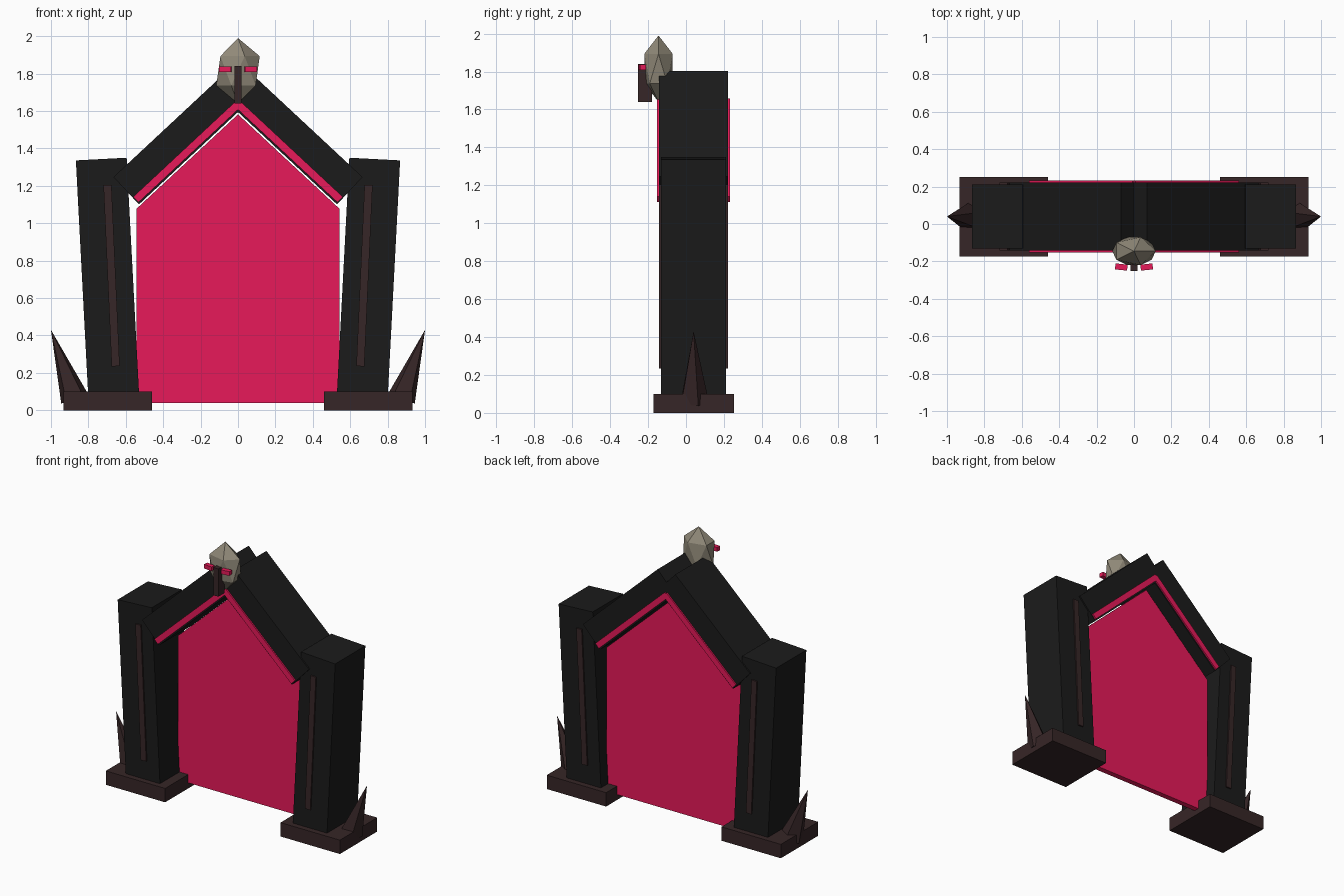
import bpy, bmesh
from math import radians, sin, cos
from mathutils import Matrix, Vector

if "Cube" in bpy.data.objects:
    bpy.data.objects.remove(bpy.data.objects["Cube"], do_unlink=True)

MID = 0.04  # depth centre of the gate


def material(name, rgb):
    m = bpy.data.materials.new(name)
    m.use_nodes = True
    m.diffuse_color = (*rgb, 1)
    m.node_tree.nodes["Principled BSDF"].inputs["Base Color"].default_value = (*rgb, 1)
    return m


BLACK = material("black stone", (0.011, 0.011, 0.011))
BROWN = material("dark brown", (0.037, 0.019, 0.02))
CRIMSON = material("crimson glow", (0.8, 0.01, 0.1))
BONE = material("grey bone", (0.28, 0.25, 0.19))


def finish(bm, name, mat):
    bmesh.ops.recalc_face_normals(bm, faces=bm.faces)
    me = bpy.data.meshes.new(name)
    bm.to_mesh(me)
    bm.free()
    me.materials.append(mat)
    ob = bpy.data.objects.new(name, me)
    bpy.context.collection.objects.link(ob)
    return ob


def box(name, mat, centre, size, tilt=0, axis="Y"):
    """Box turned by tilt degrees about one axis."""
    bm = bmesh.new()
    bmesh.ops.create_cube(bm, size=1)
    bm.transform(Matrix.Translation(centre) @ Matrix.Rotation(radians(tilt), 4, axis)
                 @ Matrix.Diagonal((*size, 1)))
    return finish(bm, name, mat)


def spike(name, side):
    """Five-sided spike leaning outward."""
    length, lean = 0.39, radians(19)
    tip = Vector((1.0, MID, 0.43))
    centre = tip - Vector((sin(lean), 0, cos(lean))) * (length / 2)
    bm = bmesh.new()
    bmesh.ops.create_cone(bm, cap_ends=True, segments=5, radius1=0.08, radius2=0, depth=length)
    bm.transform(Matrix.Diagonal((side, 1, 1, 1)) @ Matrix.Translation(centre)
                 @ Matrix.Rotation(lean, 4, "Y"))
    bmesh.ops.remove_doubles(bm, verts=bm.verts, dist=0.0001)
    finish(bm, name, BROWN)


for side, label in ((1, "left"), (-1, "right")):
    # Pillars with their footing, inlaid strip and spike
    box(label + "_footing", BROWN, (side * 0.6965, MID, 0.05), (0.473, 0.425, 0.1))
    box(label + "_pillar", BLACK, (side * 0.697, MID, 0.694), (0.272, 0.344, 1.3), side * 3)
    box(label + "_pillar_strip", BROWN, (side * 0.676, MID, 0.72), (0.043, 0.364, 0.97), side * 2.6)
    spike(label + "_spike", side)
    # Gable beams crossing at the peak, with a glowing strip on both faces
    box(label + "_roof_beam", BLACK, (side * 0.30, MID, 1.4515), (0.814, 0.365, 0.2), side * 43)
    box(label + "_roof_strip", CRIMSON, (side * 0.27, MID, 1.384), (0.755, 0.386, 0.041), side * 43)
    # Glowing eyes
    box(label + "_eye", CRIMSON, (side * 0.068, -0.23, 1.823), (0.065, 0.032, 0.03), side * 6, "Z")

# Portal panel with a pointed top, set toward the back of the arch
bm = bmesh.new()
outline = ((-0.542, 0.04), (0.542, 0.04), (0.542, 1.078), (0, 1.582), (-0.542, 1.078))
face = bm.faces.new([bm.verts.new((x, 0.09, z)) for x, z in outline])
new = bmesh.ops.extrude_face_region(bm, geom=[face])["geom"]
bmesh.ops.translate(bm, vec=(0, 0.04, 0),
                    verts=[g for g in new if isinstance(g, bmesh.types.BMVert)])
finish(bm, "portal_panel", CRIMSON)

# Faceted skull and nose guard at the peak
bm = bmesh.new()
bmesh.ops.create_icosphere(bm, subdivisions=1, radius=1)
bm.transform(Matrix.Translation((0, -0.145, 1.815)) @ Matrix.Diagonal((0.13, 0.088, 0.175, 1)))
finish(bm, "skull", BONE)
box("nose_guard", BROWN, (0, -0.216, 1.74), (0.04, 0.072, 0.2))
